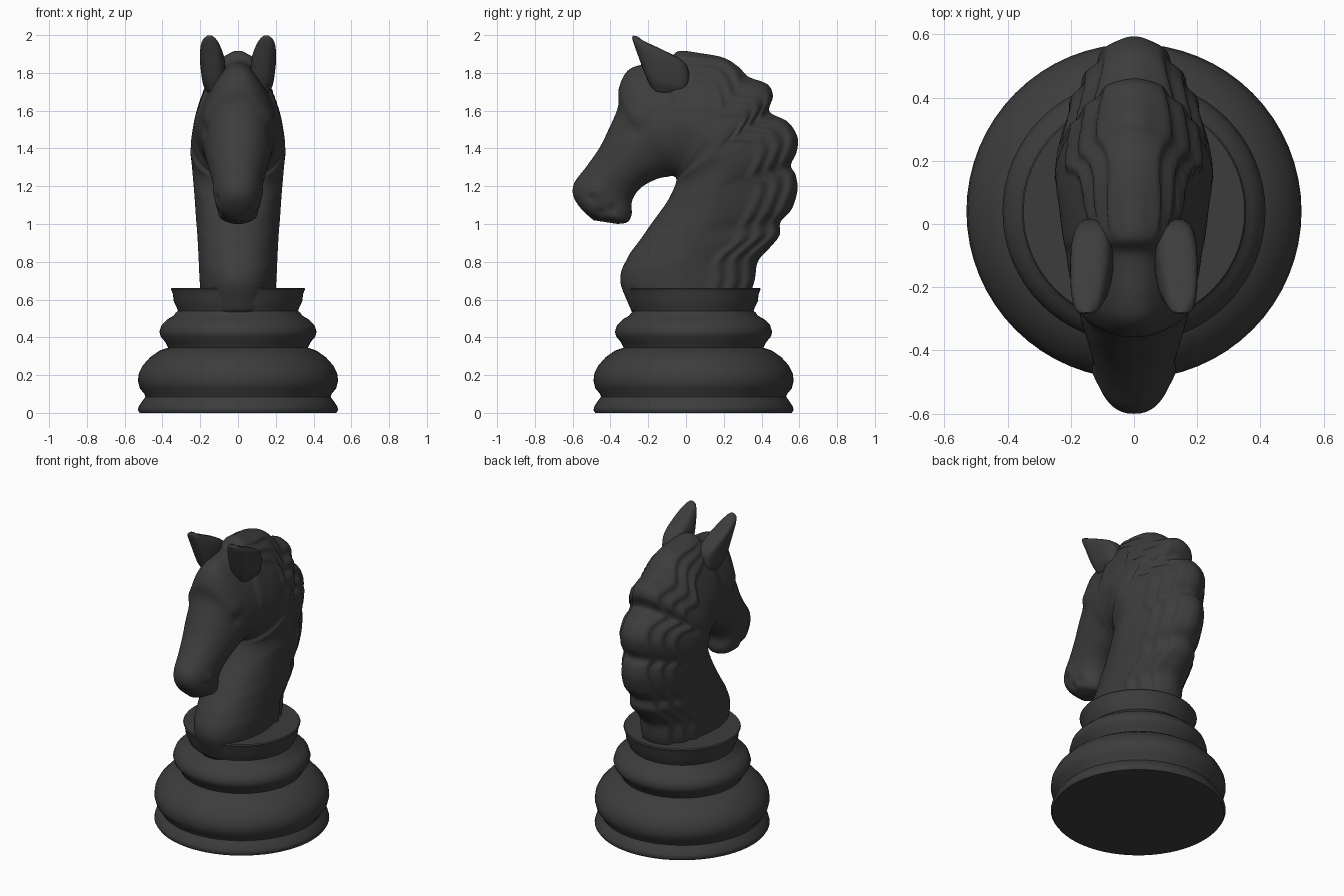
import bpy, bmesh, math

charcoal = bpy.data.materials.new("charcoal")
charcoal.diffuse_color = (0.046, 0.046, 0.046, 1)


def interp(keys, k):
    """Smooth cubic through rows of (parameter, values...)."""
    n = len(keys)
    i = max(j for j in range(n - 1) if keys[j][0] <= k + 1e-9)
    a, b = keys[i], keys[i + 1]
    p, q = keys[max(i - 1, 0)], keys[min(i + 2, n - 1)]
    h = b[0] - a[0]
    t = (k - a[0]) / h
    out = []
    for c in range(1, len(a)):
        m0 = (b[c] - p[c]) / (b[0] - p[0]) * h
        m1 = (q[c] - a[c]) / (q[0] - a[0]) * h
        out.append((2*t**3 - 3*t**2 + 1) * a[c] + (t**3 - 2*t**2 + t) * m0
                   + (3*t**2 - 2*t**3) * b[c] + (t**3 - t**2) * m1)
    return out


def make_object(name, rings, angle=40):
    """Skin a stack of closed rings and cap both ends."""
    bm = bmesh.new()
    rows = [[bm.verts.new(p) for p in r] for r in rings]
    n = len(rows[0])
    for a, b in zip(rows, rows[1:]):
        for j in range(n):
            bm.faces.new((a[j], a[(j + 1) % n], b[(j + 1) % n], b[j]))
    bm.faces.new(rows[0])
    bm.faces.new(rows[-1])
    bmesh.ops.recalc_face_normals(bm, faces=bm.faces)
    me = bpy.data.meshes.new(name)
    bm.to_mesh(me)
    bm.free()
    me.materials.append(charcoal)
    ob = bpy.data.objects.new(name, me)
    bpy.context.collection.objects.link(ob)
    bpy.ops.object.select_all(action='DESELECT')
    ob.select_set(True)
    bpy.context.view_layer.objects.active = ob
    bpy.ops.object.shade_smooth_by_angle(angle=math.radians(angle))
    return ob


# Turned pedestal: (radius, height)
profile = [(0.52, 0), (0.53, 0.015), (0.525, 0.035), (0.505, 0.065), (0.49, 0.085),
           (0.495, 0.10), (0.52, 0.13), (0.53, 0.17), (0.525, 0.21), (0.505, 0.25),
           (0.465, 0.295), (0.415, 0.33), (0.37, 0.345), (0.385, 0.375), (0.41, 0.405),
           (0.416, 0.43), (0.405, 0.465), (0.375, 0.495), (0.34, 0.515), (0.33, 0.53),
           (0.318, 0.54), (0.325, 0.56), (0.34, 0.59), (0.345, 0.63), (0.355, 0.655),
           (0.35, 0.662)]
N = 64
make_object("pedestal", [[(r * math.cos(2 * math.pi * j / N),
                           0.04 + r * math.sin(2 * math.pi * j / N), z)
                          for j in range(N)] for r, z in profile], 50)

# Outer outline (y, z): up the mane, over the poll, down the face to the lips
outline = [(0.30, 0.53), (0.36, 0.69), (0.38, 0.80), (0.44, 0.87), (0.495, 0.94),
           (0.50, 1.01), (0.56, 1.08), (0.59, 1.18), (0.58, 1.26), (0.555, 1.31),
           (0.585, 1.38), (0.59, 1.46), (0.54, 1.54), (0.46, 1.58), (0.44, 1.61),
           (0.46, 1.68), (0.43, 1.74), (0.33, 1.78), (0.28, 1.83), (0.20, 1.88),
           (0.07, 1.905), (-0.04, 1.915), (-0.10, 1.865), (-0.23, 1.845), (-0.31, 1.81),
           (-0.355, 1.72), (-0.36, 1.62), (-0.41, 1.50), (-0.46, 1.40), (-0.53, 1.30),
           (-0.59, 1.22), (-0.597, 1.15), (-0.555, 1.08), (-0.49, 1.02)]
outer = [(i, y, z) for i, (y, z) in enumerate(outline)]
# Inner outline: (outline index, y, z, half width), chest to throat to chin
inner = [(0, -0.285, 0.53, 0.19), (1, -0.347, 0.69, 0.205), (3, -0.31, 0.82, 0.213),
         (5, -0.24, 0.92, 0.22), (7, -0.17, 1.02, 0.23), (9, -0.105, 1.11, 0.238),
         (11, -0.068, 1.18, 0.247), (13, -0.053, 1.22, 0.255), (16, -0.052, 1.24, 0.252),
         (19, -0.06, 1.25, 0.24), (21, -0.075, 1.254, 0.225), (24, -0.10, 1.25, 0.20),
         (26, -0.14, 1.243, 0.183), (27, -0.185, 1.225, 0.17), (28, -0.235, 1.195, 0.153),
         (29, -0.27, 1.155, 0.135), (30, -0.288, 1.11, 0.125), (31, -0.288, 1.05, 0.118),
         (32, -0.31, 1.01, 0.10), (33, -0.36, 1.0, 0.045)]
# How strongly each section narrows toward the outer outline
taper = [(0, 0.15), (3, 0.25), (7, 0.4), (21, 0.42), (24, 0.33), (27, 0.1), (33, 0.0)]
# Soft facial modelling: (y, z, radius, push): brow, eye, cheek, nostril, mouth
dents = [(-0.27, 1.575, 0.05, 0.010), (-0.26, 1.50, 0.035, -0.010),
         (-0.12, 1.40, 0.09, 0.008), (-0.47, 1.17, 0.035, 0.010),
         (-0.50, 1.14, 0.02, -0.010), (-0.45, 1.06, 0.025, -0.015),
         (-0.39, 1.08, 0.025, -0.012)]

rings, M, STEP = [], 96, 6
for s in range(33 * STEP + 1):
    k = s / STEP
    oy, oz = interp(outer, k)
    iy, iz, w = interp(inner, k)
    c = interp(taper, k)[0]
    length = math.hypot(oy - iy, oz - iz)
    fade = max(0, min(1, (21.8 - k) / 4))          # mane narrows to the forelock
    depth = 0.25 * fade ** 0.7
    ring = []
    for j in range(M):
        t = 2 * math.pi * j / M
        f = (1 + math.cos(t)) / 2
        y, z = iy + (oy - iy) * f, iz + (oz - iz) * f
        sn = math.sin(t)
        x = w * abs(sn) ** 0.87 * (1 - c * max(0, (f - 0.4) / 0.6) ** 1.2)
        # wavy locks of the mane
        u = (1 - f) * length + 0.014 * math.sin(k * 1.75)
        if 0 < u < depth:
            lock = math.sin(math.pi * 3 * u / depth) ** 2
            x += 0.018 * min(1, fade * 2) * lock * min(1, x / 0.06)
        for dy, dz, r, push in dents:
            x += push * math.exp(-((y - dy)**2 + (z - dz)**2) / r**2) * min(1, x / 0.05)
        ring.append((math.copysign(x, sn), y, z))
    rings.append(ring)
make_object("horse_head_and_neck", rings, 100)

# Ears: (parameter, front y, front z, back y, back z, centre x, half width)
ear = [(0, -0.17, 1.70, -0.01, 1.69, 0.115, 0.045), (1, -0.205, 1.765, 0.010, 1.72, 0.125, 0.06),
       (2, -0.235, 1.84, 0.014, 1.81, 0.132, 0.066), (3, -0.257, 1.90, -0.025, 1.87, 0.138, 0.064),
       (4, -0.275, 1.95, -0.14, 1.93, 0.146, 0.052), (5, -0.285, 1.985, -0.225, 1.97, 0.15, 0.034),
       (5.5, -0.28, 1.998, -0.255, 1.992, 0.15, 0.014)]
for name, side in (("ear_right", 1), ("ear_left", -1)):
    rings = []
    for s in range(34):
        fy, fz, by, bz, cx, hw = interp(ear, s / 6)
        ring = []
        for j in range(32):
            t = 2 * math.pi * j / 32
            f = (1 + math.copysign(abs(math.cos(t)) ** 0.75, math.cos(t))) / 2
            sn = math.sin(t)
            x = cx + math.copysign(hw * abs(sn) ** 0.65, sn)
            ring.append((side * x, by + (fy - by) * f, bz + (fz - bz) * f))
        rings.append(ring)
    make_object(name, rings, 70)
